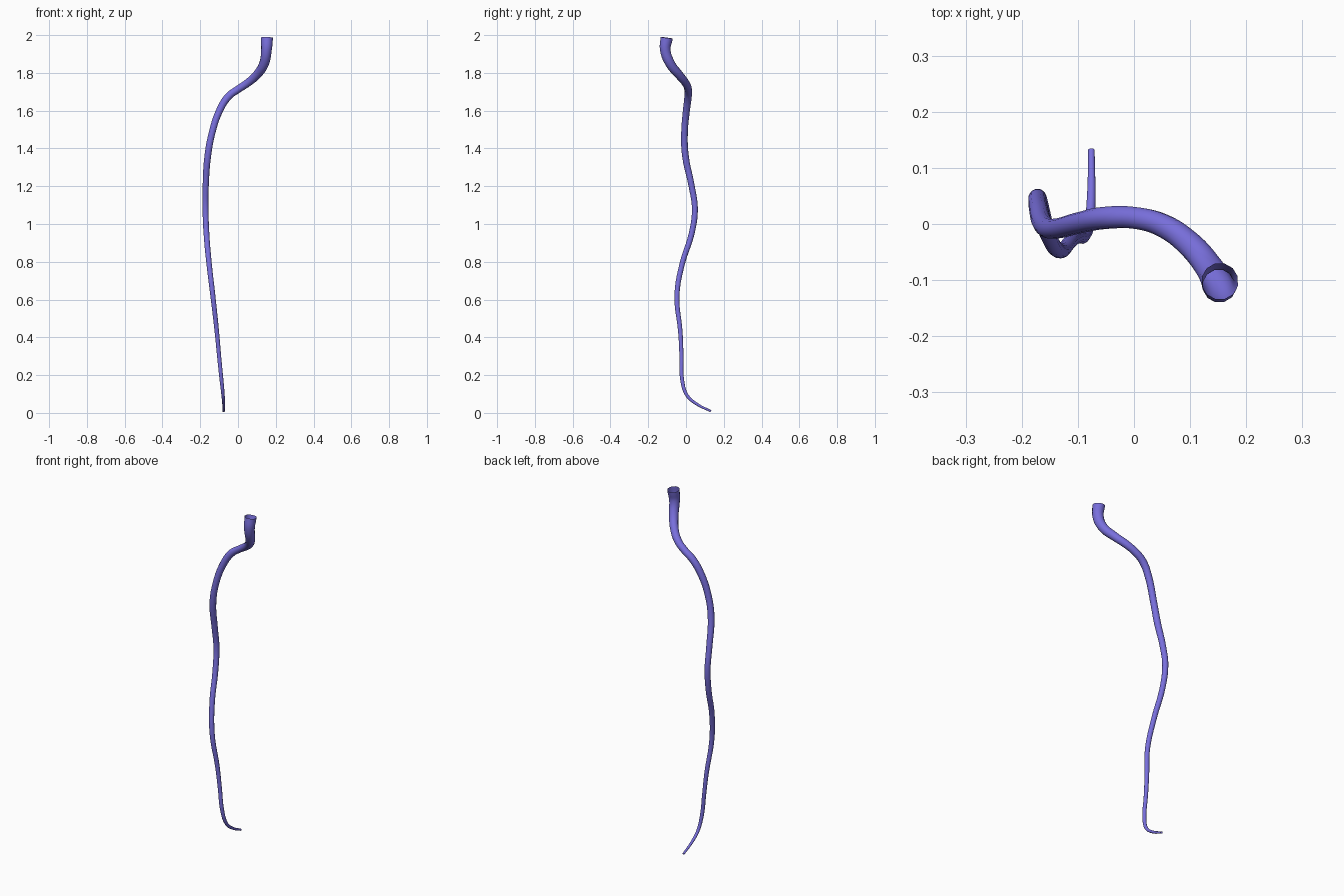
import bpy

# Centre line of the strand, top to tail: x, y, z, radius
PATH = [
    (0.153, -0.102, 1.986, 0.033),
    (0.151, -0.110, 1.925, 0.029),
    (0.138, -0.084, 1.850, 0.026),
    (0.100, -0.037, 1.790, 0.023),
    (0.050, -0.002, 1.746, 0.021),
    (0.000, 0.011, 1.713, 0.020),
    (-0.050, 0.011, 1.676, 0.020),
    (-0.098, 0.002, 1.600, 0.019),
    (-0.138, -0.008, 1.480, 0.018),
    (-0.160, -0.003, 1.360, 0.018),
    (-0.171, 0.030, 1.200, 0.0165),
    (-0.172, 0.047, 1.080, 0.016),
    (-0.167, 0.030, 0.950, 0.0155),
    (-0.153, -0.020, 0.790, 0.0145),
    (-0.133, -0.048, 0.620, 0.0135),
    (-0.112, -0.030, 0.430, 0.012),
    (-0.100, -0.024, 0.300, 0.011),
    (-0.088, -0.021, 0.180, 0.0105),
    (-0.079, 0.005, 0.093, 0.009),
    (-0.076, 0.058, 0.046, 0.0075),
    (-0.076, 0.132, 0.009, 0.006),
]

# Tapered strand: a smooth path swept with a round 12-sided section, open at the ends
curve = bpy.data.curves.new("strand", 'CURVE')
curve.dimensions = '3D'
curve.resolution_u = 5
curve.bevel_depth = 1.0
curve.bevel_resolution = 4
spline = curve.splines.new('BEZIER')
spline.bezier_points.add(len(PATH) - 1)
spline.radius_interpolation = 'CARDINAL'
for point, (x, y, z, r) in zip(spline.bezier_points, PATH):
    point.co = (x, y, z)
    point.radius = r
    point.handle_left_type = point.handle_right_type = 'AUTO'
strand = bpy.data.objects.new("strand", curve)
bpy.context.collection.objects.link(strand)

# Turn it into a smooth mesh
bpy.context.view_layer.objects.active = strand
strand.select_set(True)
bpy.ops.object.convert(target='MESH')
strand = bpy.context.object
strand.name = "strand"
bpy.ops.object.shade_smooth()

# Violet colour
violet = bpy.data.materials.new("violet")
violet.diffuse_color = (0.19, 0.16, 0.72, 1)
strand.data.materials.clear()
strand.data.materials.append(violet)
